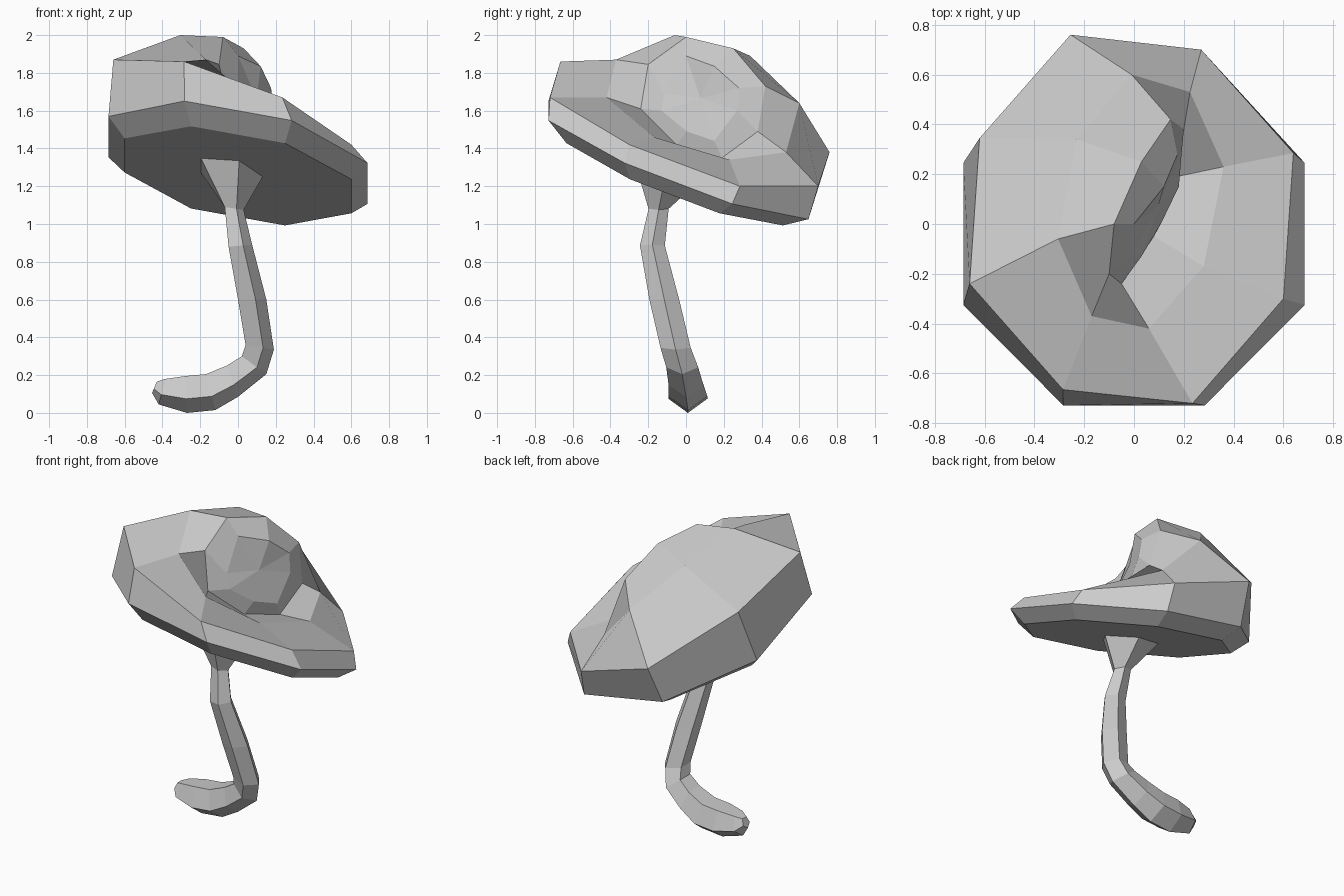
import bpy, bmesh, math
from mathutils import Vector

if "Cube" in bpy.data.objects:
    bpy.data.objects.remove(bpy.data.objects["Cube"])


def loft(name, rings):
    """Join closed rings of equal length with quads and cap both ends."""
    bm = bmesh.new()
    loops = [[bm.verts.new(p) for p in ring] for ring in rings]
    n = len(loops[0])
    for a, b in zip(loops, loops[1:]):
        for i in range(n):
            j = (i + 1) % n
            bm.faces.new((a[i], a[j], b[j], b[i]))
    bm.faces.new(loops[0][::-1])
    end = bm.faces.new(loops[-1])
    bmesh.ops.poke(bm, faces=[end])
    bmesh.ops.recalc_face_normals(bm, faces=bm.faces[:])
    mesh = bpy.data.meshes.new(name)
    bm.to_mesh(mesh)
    bm.free()
    obj = bpy.data.objects.new(name, mesh)
    bpy.context.collection.objects.link(obj)
    return obj


def tilted_octagon(cy, cz, rx, ry):
    """Octagon on the sloping plane of the cap's underside."""
    ring = []
    for i in range(8):
        a = math.radians(202.5 + 45 * i)
        x, y = rx * math.cos(a), ry * math.sin(a)
        ring.append((x, cy + y, cz - 0.18 * x - 0.38 * y))
    return ring


# Cap: underside, widest rim, upper rim, then the shoulder folding to the round mouth
underside = tilted_octagon(-0.06, 1.255, 0.65, 0.62)
wide_rim = tilted_octagon(-0.04, 1.338, 0.742, 0.745)
upper_rim = [(-.66, -.24, 1.87), (-.285, -.665, 1.86), (.235, -.72, 1.67), (.60, -.30, 1.42),
             (.64, .285, 1.20), (.27, .70, 1.20), (-.255, .76, 1.38), (-.62, .345, 1.69)]
shoulder = [(-.305, -.06, 2.0), (-.17, -.37, 1.87), (.06, -.42, 1.67), (.28, -.17, 1.46),
            (.36, .23, 1.34), (.225, .53, 1.38), (-.01, .60, 1.64), (-.23, .34, 1.89)]
mouth = [(-.08, 0, 1.99), (-.10, -.20, 1.845), (-.05, -.24, 1.61), (.08, -.05, 1.42),
         (.17, .19, 1.35), (.20, .38, 1.49), (.147, .42, 1.73), (.03, .25, 1.93)]
bulge = [(.0, 0, 1.89), (.0, -.115, 1.69), (.03, -.13, 1.60), (.11, .005, 1.49),
         (.18, .15, 1.44), (.19, .27, 1.60), (.175, .28, 1.72), (.12, .15, 1.835)]
loft("cap", [underside, wide_rim, upper_rim, shoulder, mouth, bulge])

# Stem: five-sided; each station is inner x,z / outer x,z / centre y
stations = [(-.07, 1.09, .03, 1.075, -.145), (-.05, .88, .075, .89, -.178),
            (.0, .60, .15, .60, -.115), (.04, .36, .19, .335, -.055),
            (.02, .30, .15, .205, -.02), (-.06, .25, .0, .085, .0),
            (-.17, .205, -.12, .015, .01), (-.28, .195, -.27, .0, .01),
            (-.385, .18, -.42, .045, .01), (-.43, .165, -.455, .105, .01)]


def pentagon(centre, u, v, r):
    return [centre + r * (math.cos(a) * u + math.sin(a) * v)
            for a in (math.tau * i / 5 for i in range(5))]


# Flared top tucked against the cap's sloping underside
rings = [pentagon(Vector((-.05, -.11, 1.285)), Vector((.984, 0, -.177)),
                  Vector((0, .935, -.355)), .185)]
for ix, iz, ox, oz, y in stations:
    inner, outer = Vector((ix, y, iz)), Vector((ox, y, oz))
    span = (outer - inner).length
    r = span / 1.81
    u = (outer - inner) / span
    rings.append(pentagon(inner + u * r * 0.81, u, Vector((0, 1, 0)), r))
loft("stem", rings)
